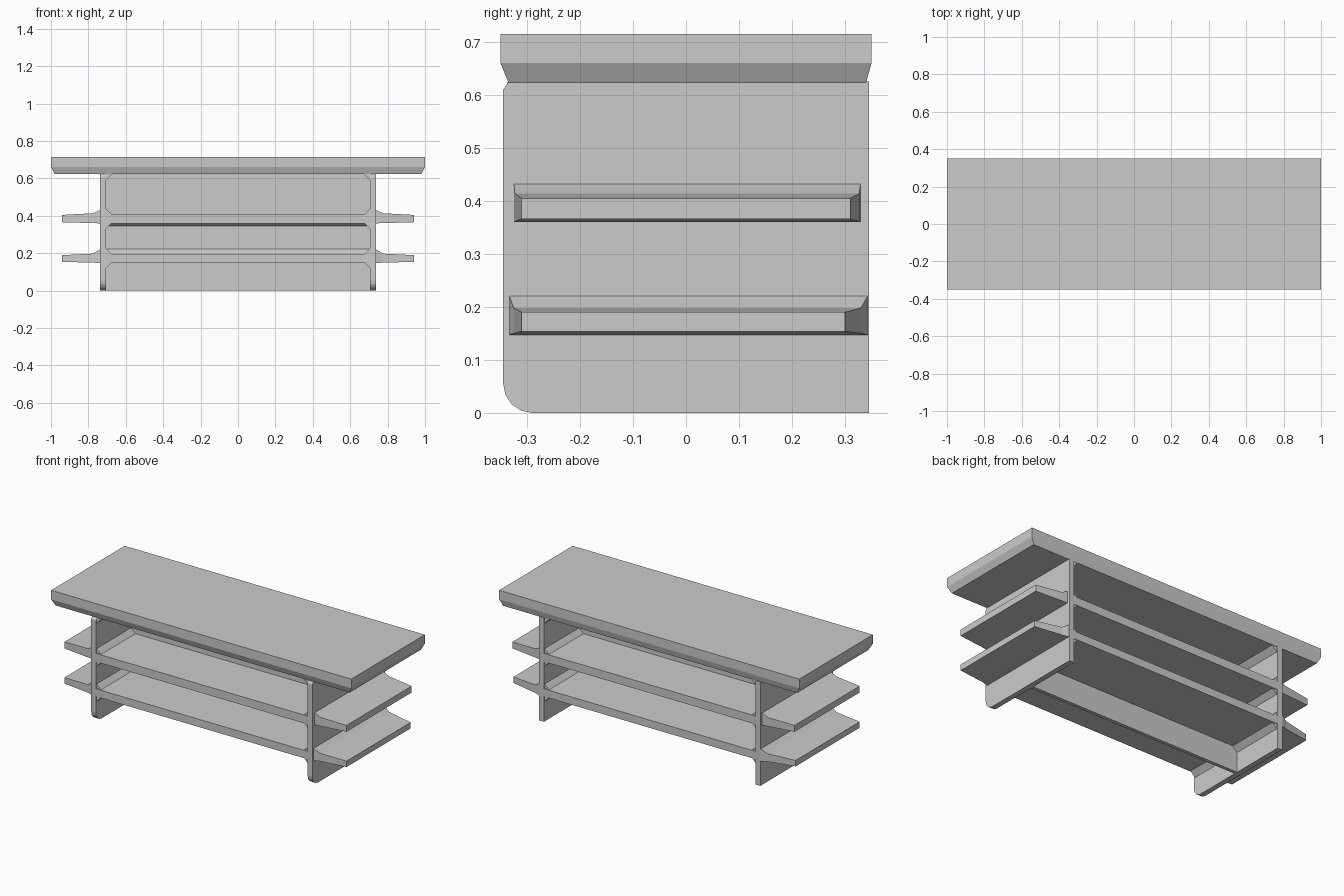
import bpy, math

if "Cube" in bpy.data.objects:
    bpy.data.objects.remove(bpy.data.objects["Cube"])


def mesh(name, verts, faces):
    me = bpy.data.meshes.new(name)
    me.from_pydata(verts, [], faces)
    ob = bpy.data.objects.new(name, me)
    bpy.context.collection.objects.link(ob)
    return ob


def loft(name, rings):
    """Skin a list of equal-length vertex rings and cap both ends."""
    n = len(rings[0])
    faces = [tuple(range(n))[::-1], tuple(range((len(rings) - 1) * n, len(rings) * n))]
    for r in range(len(rings) - 1):
        for i in range(n):
            j = (i + 1) % n
            faces.append((r * n + i, r * n + j, r * n + n + j, r * n + n + i))
    ob = mesh(name, [v for ring in rings for v in ring], faces)
    fix_normals(ob)
    return ob


def fix_normals(ob):
    import bmesh
    bm = bmesh.new()
    bm.from_mesh(ob.data)
    bmesh.ops.recalc_face_normals(bm, faces=bm.faces)
    bm.to_mesh(ob.data)
    bm.free()


def rect_z(x, y0, y1, z):
    return [(-x, y0, z), (x, y0, z), (x, y1, z), (-x, y1, z)]


def rect_x(x, y0, y1, z0, z1):
    return [(x, y0, z0), (x, y1, z0), (x, y1, z1), (x, y0, z1)]


# Thick table top with chamfered lower edge
loft("table_top", [rect_z(0.98, -0.335, 0.34, 0.623), rect_z(1.0, -0.35, 0.35, 0.66),
                   rect_z(1.0, -0.35, 0.35, 0.715)])

# Side panels with a rounded front foot
foot = [(-0.29 - 0.055 * math.sin(a), 0.055 - 0.055 * math.cos(a))
        for a in (i * math.pi / 8 for i in range(5))]
panel = foot + [(-0.345, 0.61), (-0.335, 0.625), (0.345, 0.625), (0.345, 0.0)]
for side, s in (("left", -1), ("right", 1)):
    loft(side + "_side_panel", [[(s * x, y, z) for y, z in panel] for x in (0.705, 0.737)])

    # Outer shelf wings, tapering outward from the side panels
    loft(side + "_upper_wing", [rect_x(s * 0.73, -0.325, 0.33, 0.36, 0.435),
                                rect_x(s * 0.775, -0.323, 0.327, 0.361, 0.414),
                                rect_x(s * 0.94, -0.31, 0.31, 0.366, 0.405)])
    loft(side + "_lower_wing", [rect_x(s * 0.73, -0.335, 0.345, 0.147, 0.225),
                                rect_x(s * 0.775, -0.325, 0.33, 0.15, 0.198),
                                rect_x(s * 0.94, -0.31, 0.30, 0.154, 0.19)])

    # Small fillets where inner shelves and top meet the side panels
    for name, z, d in (("top", 0.624, -1), ("upper_over", 0.405, 1), ("upper_under", 0.365, -1),
                       ("lower_over", 0.192, 1), ("lower_under", 0.153, -1)):
        tri = [(0.672, z), (0.708, z), (0.708, z + d * 0.036)]
        loft(f"{side}_{name}_fillet", [[(s * x, y, zz) for x, zz in tri] for y in (-0.338, 0.338)])

# Inner shelves between the side panels
for name, z0, z1 in (("upper_shelf", 0.36, 0.41), ("lower_shelf", 0.15, 0.197)):
    loft(name, [rect_x(x, -0.342, 0.342, z0, z1) for x in (-0.71, 0.71)])

# Central divider, flaring where it meets each shelf
half = [(0.01, 0.0), (0.01, 0.195), (0.04, 0.195), (0.01, 0.222), (0.01, 0.345),
        (0.035, 0.362), (0.01, 0.405), (0.01, 0.625)]
prof = half + [(-y, z) for y, z in reversed(half)]
loft("central_divider", [[(x, y, z) for y, z in prof] for x in (-0.708, 0.708)])
